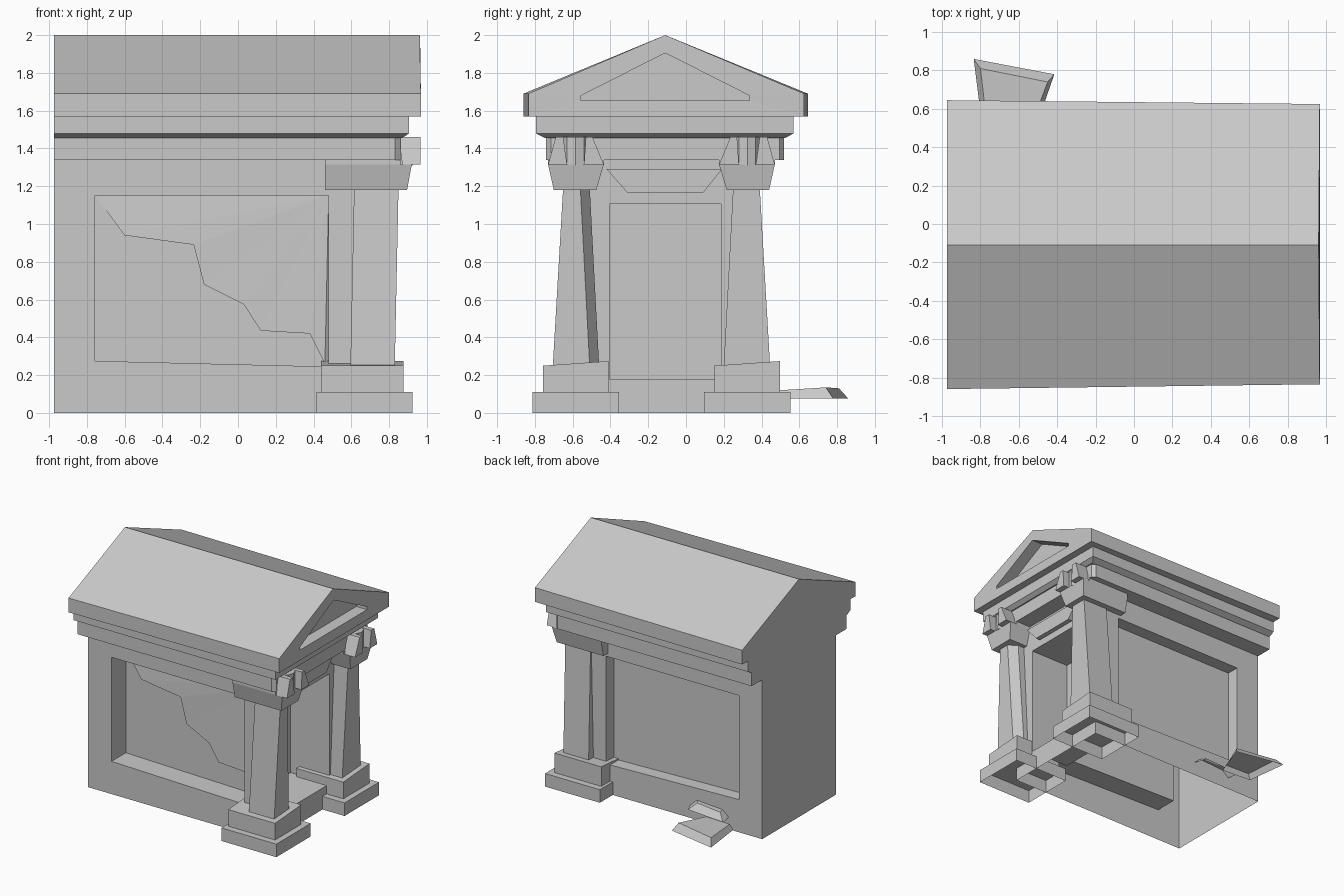
import bpy, bmesh
from math import cos, sin, tau
from mathutils import Vector

cube = bpy.data.objects.get("Cube")
if cube:
    bpy.data.objects.remove(cube)

stone = bpy.data.materials.new("grey_stone")
stone.use_nodes = True
GREY = (0.59, 0.59, 0.59, 1)
stone.diffuse_color = GREY
stone.node_tree.nodes["Principled BSDF"].inputs["Base Color"].default_value = GREY


def finish(name, bm):
    bmesh.ops.remove_doubles(bm, verts=bm.verts, dist=0.0005)
    bmesh.ops.recalc_face_normals(bm, faces=bm.faces)
    mesh = bpy.data.meshes.new(name)
    bm.to_mesh(mesh)
    bm.free()
    mesh.materials.append(stone)
    obj = bpy.data.objects.new(name, mesh)
    bpy.context.collection.objects.link(obj)
    return obj


def face(bm, points):
    bm.faces.new([bm.verts.new(p) for p in points])


def loft(name, low, high, open_bottom=False):
    """Solid between two matching outlines."""
    bm = bmesh.new()
    n = len(low)
    if not open_bottom:
        face(bm, low)
    face(bm, high)
    for i in range(n):
        j = (i + 1) % n
        face(bm, [low[i], low[j], high[j], high[i]])
    return finish(name, bm)


def rect(x0, x1, y0, y1, z):
    return [(x0, y0, z), (x1, y0, z), (x1, y1, z), (x0, y1, z)]


def box(name, x0, x1, y0, y1, z0, z1, open_bottom=False):
    return loft(name, rect(x0, x1, y0, y1, z0), rect(x0, x1, y0, y1, z1), open_bottom)


def recessed(bm, outer, inner, push):
    """Wall outline with an inner outline sunk along push."""
    n = len(outer)
    deep = [Vector(p) + Vector(push) for p in inner]
    for i in range(n):
        j = (i + 1) % n
        face(bm, [outer[i], outer[j], inner[j], inner[i]])
        face(bm, [inner[i], inner[j], deep[j], deep[i]])
    face(bm, deep)


def upright(x0, x1, y, z0, z1, drop=0):
    return [(x0, y, z0), (x1, y, z0 - drop), (x1, y, z1), (x0, y, z1)]


def crosswise(x, pairs):
    return [(x, y, z) for y, z in pairs]


# Main chamber: panelled long walls, deep doorway, plain back, open underside
BACK, END, FRONT, REAR, TOP = -0.975, 0.72, -0.6, 0.38, 1.36
chamber = bmesh.new()
for y, push in ((FRONT, 0.19), (REAR, -0.11)):
    panel = upright(-0.757, 0.48, y, 0.275, 1.15, 0.03)
    recessed(chamber, upright(BACK, END, y, 0, TOP), panel, (0, push, 0))
end_wall = crosswise(END, [(FRONT, 0), (REAR, 0), (REAR, TOP), (FRONT, TOP)])
door = crosswise(END, [(-0.405, 0.18), (0.185, 0.18), (0.185, 1.105), (-0.405, 1.105)])
recessed(chamber, end_wall, door, (-0.36, 0, 0))
face(chamber, crosswise(BACK, [(FRONT, 0), (REAR, 0), (REAR, TOP), (FRONT, TOP)]))
face(chamber, rect(BACK, END, FRONT, REAR, TOP))
finish("chamber", chamber)

# Broken plaster in the front panel: facets lifting towards the crack
crack = [(-0.757, 1.15), (-0.6, 0.94), (-0.235, 0.89), (-0.18, 0.68),
         (0.03, 0.575), (0.12, 0.435), (0.38, 0.42), (0.46, 0.26)]
corner = (0.48, -0.412, 1.15)
plaster = bmesh.new()
edge = [(x, -0.412 if i == 0 else -0.428, z) for i, (x, z) in enumerate(crack)]
edge.append((0.48, -0.412, 0.26))
for a, b in zip(edge, edge[1:]):
    face(plaster, [a, b, corner])
    face(plaster, [a, b, (b[0], -0.408, b[2]), (a[0], -0.408, a[2])])
finish("broken_panel", plaster)

# Tapered lintel over the doorway
lintel = [(-0.42, 1.29), (-0.31, 1.165), (0.09, 1.165), (0.19, 1.29)]
loft("door_lintel", crosswise(END, lintel), crosswise(0.76, lintel))


# Stepped entablature; the lower course has clipped outer corners
def clipped(z):
    return [(BACK, -0.74, z), (0.83, -0.74, z), (0.86, -0.715, z),
            (0.86, 0.495, z), (0.83, 0.52, z), (BACK, 0.52, z)]


loft("lower_course", clipped(1.34), clipped(1.465))
loft("course_slope", rect(BACK, 0.87, -0.745, 0.525, 1.455), rect(BACK, 0.905, -0.795, 0.57, 1.48))
box("upper_course", BACK, 0.905, -0.795, 0.57, 1.48, 1.57)

# Gabled roof, slightly wider at the back, with a sunk pediment
MID = -0.11


def gable(x_low, x_high, left, right):
    return [(x_low, left, 1.57), (x_low, left, 1.69), (x_high, MID, 2.0),
            (x_low, right, 1.69), (x_low, right, 1.57)]


tympanum = [(-0.555, 1.655), (-0.555, 1.68), (MID, 1.905), (0.335, 1.68), (0.335, 1.655)]
front_gable = gable(0.968, 0.962, -0.835, 0.625)
back_gable = gable(BACK, BACK, -0.86, 0.645)
roof = bmesh.new()
recessed(roof, front_gable, crosswise(0.966, tympanum), (-0.1, 0, 0))
face(roof, back_gable)
for i in range(5):
    j = (i + 1) % 5
    face(roof, [back_gable[i], back_gable[j], front_gable[j], front_gable[i]])
finish("roof", roof)


# Portico columns; out points away from the doorway
def column(side, centre, out):
    def across(a, b):
        return sorted((centre + a * out, centre + b * out))

    box(side + "_footing", 0.415, 0.925, *across(-0.23, 0.227), 0, 0.11, True)
    low = rect(0.44, 0.875, *across(-0.175, 0.172), 0.11)
    high = [(x, y, 0.25 if y < centre else 0.274) for x, y, z in low]
    loft(side + "_plinth", low, high, True)

    # Tapered shaft; the front one has its inner corner cut off
    def ring(x0, x1, outer, inner, z):
        plan = [(x0, outer), (x1, outer), (x1, inner), (x0, inner)]
        if side == "front":
            plan[2:3] = [(x1, inner + 0.05), (x1 - 0.07, inner)]
        return [(x, centre + y * out, z) for x, y in plan]

    loft(side + "_shaft", ring(0.595, 0.83, 0.12, -0.125, 0.25),
         ring(0.615, 0.85, 0.065, -0.075, 1.2))

    # Flared capital
    loft(side + "_capital", rect(0.46, 0.895, *across(-0.11, 0.115), 1.18),
         rect(0.46, 0.92, *across(-0.15, 0.145), 1.315))
    box(side + "_capital_top", 0.46, 0.86, *across(-0.15, 0.145), 1.315, 1.34)

    # Scroll wedges on the end face, with a faceted drum between them
    for a, b, c, d in ((0.145, 0.045, 0.105, 0.065), (-0.15, -0.045, -0.09, -0.055)):
        loft(side + "_scroll", rect(0.87, 0.967, *across(a, b), 1.315),
             rect(0.85, 0.967, *across(c, d), 1.46))
    drum = [(0.85 + 0.075 * cos(tau * k / 10), centre + 0.075 * sin(tau * k / 10))
            for k in range(10)]
    loft(side + "_drum", [(x, y, 1.31) for x, y in drum], [(x, y, 1.46) for x, y in drum])


column("front", -0.585, -1)
column("rear", 0.325, 1)

# Fallen stones by the rear wall, hollow underneath
loft("fallen_slab",
     [(-0.835, 0.86, 0.075), (-0.415, 0.78, 0.075), (-0.52, 0.48, 0.075), (-0.79, 0.5, 0.075)],
     [(-0.8, 0.81, 0.13), (-0.45, 0.74, 0.135), (-0.54, 0.5, 0.12), (-0.765, 0.51, 0.12)], True)
loft("fallen_chip",
     [(-0.68, 0.48, 0.1), (-0.34, 0.46, 0.11), (-0.3, 0.36, 0.11), (-0.66, 0.36, 0.1)],
     [(-0.62, 0.43, 0.15), (-0.4, 0.42, 0.165), (-0.36, 0.36, 0.165), (-0.6, 0.36, 0.15)], True)
